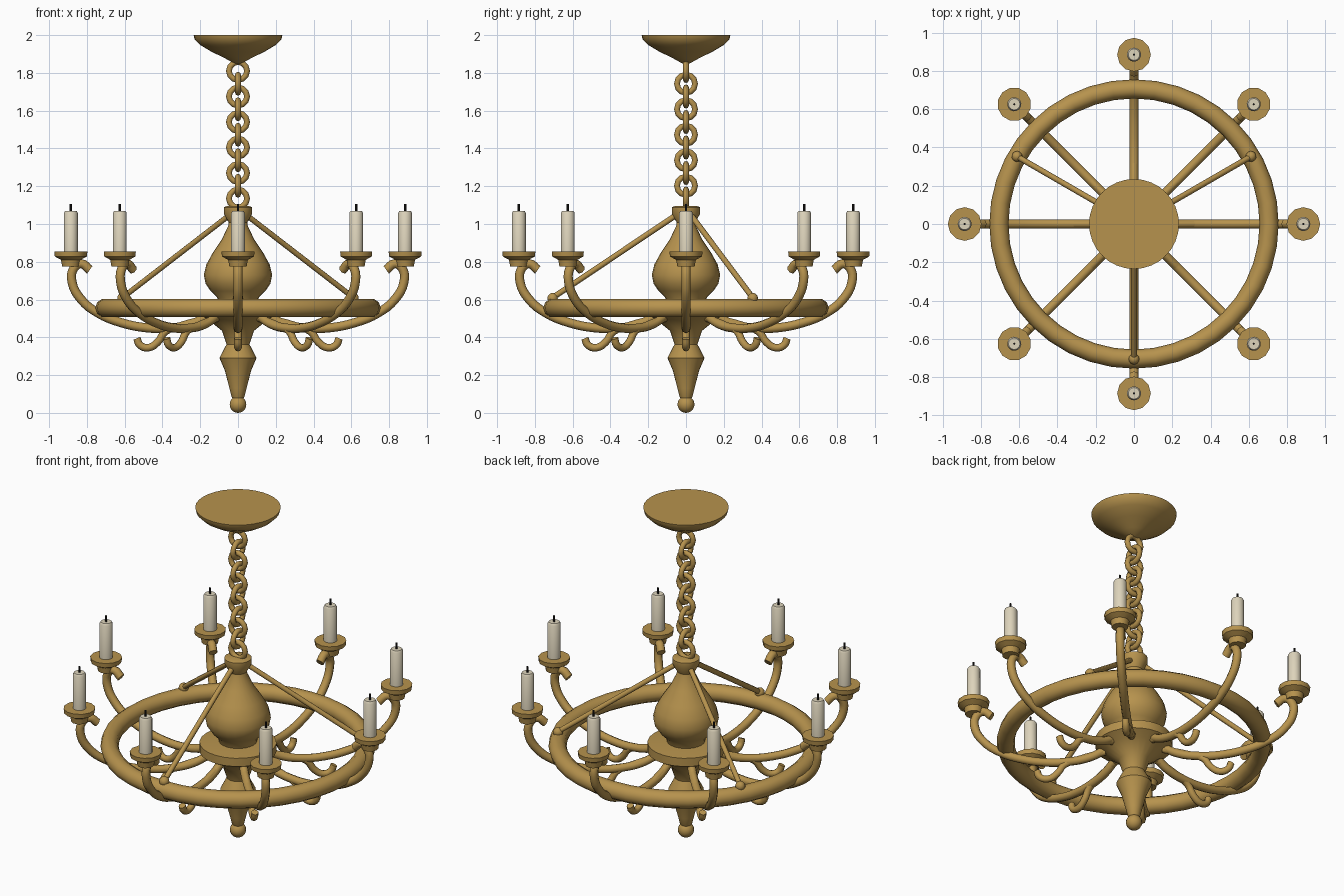
import bpy
import bmesh
from math import pi, radians, cos, sin
from mathutils import Vector, Matrix

if "Cube" in bpy.data.objects:
    bpy.data.objects.remove(bpy.data.objects["Cube"])


def material(name, rgb):
    m = bpy.data.materials.new(name)
    m.use_nodes = True
    m.diffuse_color = (*rgb, 1)
    m.node_tree.nodes["Principled BSDF"].inputs["Base Color"].default_value = (*rgb, 1)
    return m


BRASS = material("aged_brass", (0.47, 0.29, 0.075))
WAX = material("cream_wax", (0.73, 0.66, 0.5))
BLACK = material("black_wick", (0.012, 0.011, 0.01))


def finish(ob, mat, angle=40):
    """Assign the material and smooth everything but sharp edges."""
    ob.data.materials.clear()
    ob.data.materials.append(mat)
    bpy.ops.object.select_all(action="DESELECT")
    ob.select_set(True)
    bpy.context.view_layer.objects.active = ob
    bpy.ops.object.shade_smooth_by_angle(angle=radians(angle))
    return ob


def add_mesh(name, bm, mat, angle=40):
    bmesh.ops.recalc_face_normals(bm, faces=bm.faces)
    me = bpy.data.meshes.new(name)
    bm.to_mesh(me)
    bm.free()
    ob = bpy.data.objects.new(name, me)
    bpy.context.collection.objects.link(ob)
    return finish(ob, mat, angle)


def lathe(name, profile, mat, sides=24, centre=(0, 0), angle=40):
    """Turn a (radius, height) profile around the vertical, with flat caps."""
    bm = bmesh.new()
    rings = [[bm.verts.new((centre[0] + r * cos(2 * pi * i / sides),
                            centre[1] + r * sin(2 * pi * i / sides), z))
              for i in range(sides)] for r, z in profile]
    for a, b in zip(rings, rings[1:]):
        for i in range(sides):
            j = (i + 1) % sides
            bm.faces.new((a[i], a[j], b[j], b[i]))
    bm.faces.new(rings[0])
    bm.faces.new(rings[-1])
    return add_mesh(name, bm, mat, angle)


def torus(name, major, minor, segs, sides, loc, rot=(0, 0, 0)):
    bpy.ops.mesh.primitive_torus_add(major_radius=major, minor_radius=minor,
                                     major_segments=segs, minor_segments=sides,
                                     location=loc, rotation=rot)
    ob = bpy.context.object
    ob.name = name
    return finish(ob, BRASS, 50)


def tube(name, path, radius):
    """Sweep a round bar along (distance, height) points."""
    cu = bpy.data.curves.new(name, "CURVE")
    cu.dimensions = "3D"
    cu.bevel_depth = radius
    cu.bevel_resolution = 2
    cu.resolution_u = 4
    cu.use_fill_caps = True
    sp = cu.splines.new("BEZIER")
    sp.bezier_points.add(len(path) - 1)
    for p, (r, z) in zip(sp.bezier_points, path):
        p.co = (r, 0, z)
        p.handle_left_type = p.handle_right_type = "AUTO"
    ob = bpy.data.objects.new(name, cu)
    bpy.context.collection.objects.link(ob)
    bpy.ops.object.select_all(action="DESELECT")
    ob.select_set(True)
    bpy.context.view_layer.objects.active = ob
    bpy.ops.object.convert(target="MESH")
    return finish(bpy.context.object, BRASS, 50)


def ball(name, radius, loc):
    bm = bmesh.new()
    bmesh.ops.create_uvsphere(bm, u_segments=14, v_segments=10, radius=radius,
                              matrix=Matrix.Translation(loc))
    return add_mesh(name, bm, BRASS, 50)


def repeat(parts, angles):
    """Turn the parts to the first angle and add linked copies at the others."""
    for ob in parts:
        for a in angles[1:]:
            copy = ob.copy()
            bpy.context.collection.objects.link(copy)
            copy.rotation_euler.z = radians(a)
        ob.rotation_euler.z = radians(angles[0])


# Ceiling canopy
lathe("ceiling_canopy", [(0.235, 2.0), (0.23, 1.978), (0.2, 1.948), (0.14, 1.912),
                         (0.07, 1.878), (0.02, 1.85)], BRASS, 32)

# Chain of alternating links
for i in range(11):
    torus("chain_link", 0.048, 0.0155, 12, 8, (0, 0, 1.81 - i * 0.0675),
          (pi / 2, 0, (i % 2) * pi / 2))

# Central column: collar, vase, flange and lower finial
lathe("column_collar", [(0.06, 1.095), (0.075, 1.088), (0.075, 1.055), (0.045, 1.0)], BRASS)
lathe("column_vase", [(0.045, 1.03), (0.052, 0.99), (0.085, 0.92), (0.135, 0.845),
                      (0.168, 0.785), (0.181, 0.73), (0.172, 0.685), (0.145, 0.645),
                      (0.11, 0.61), (0.1, 0.56)], BRASS)
lathe("arm_hub", [(0.1, 0.585), (0.212, 0.575), (0.212, 0.525), (0.16, 0.495),
                  (0.085, 0.435), (0.06, 0.36)], BRASS)
lathe("lower_finial", [(0.06, 0.365), (0.098, 0.29), (0.07, 0.225), (0.045, 0.13),
                       (0.034, 0.085), (0.025, 0.07)], BRASS)
ball("finial_ball", 0.045, (0, 0, 0.045))

# Wheel ring
torus("wheel_ring", 0.706, 0.05, 40, 10, (0, 0, 0.555))

# Stay rods from collar to ring
stay = tube("stay_rod", [(0.04, 1.055), (0.706, 0.61)], 0.015)
stay_ball = ball("stay_ball", 0.028, (0.706, 0, 0.607))
repeat([stay, stay_ball], [30, 150, 270])

# Curved arms with scroll ends, drip cups and candles
ARM_R = 0.885
arm = tube("arm", [(0.15, 0.52), (0.24, 0.472), (0.36, 0.449), (0.48, 0.45), (0.62, 0.478),
                   (0.74, 0.528), (0.83, 0.6), (0.878, 0.69), (0.872, 0.76),
                   (0.832, 0.79), (0.785, 0.757)], 0.024)
scroll = tube("arm_scroll", [(0.16, 0.5), (0.3, 0.462), (0.385, 0.43), (0.425, 0.375),
                             (0.475, 0.345), (0.52, 0.36), (0.535, 0.395)], 0.02)
cup = lathe("drip_cup", [(0.088, 0.855), (0.085, 0.828), (0.052, 0.81), (0.046, 0.775)],
            BRASS, 12, (ARM_R, 0), 35)
candle = lathe("candle", [(0.037, 0.85), (0.037, 1.058), (0.03, 1.07)], WAX, 14, (ARM_R, 0))
wick = lathe("wick", [(0.006, 1.06), (0.006, 1.105)], BLACK, 8, (ARM_R, 0))
repeat([arm, scroll, cup, candle, wick], [i * 45 for i in range(8)])
